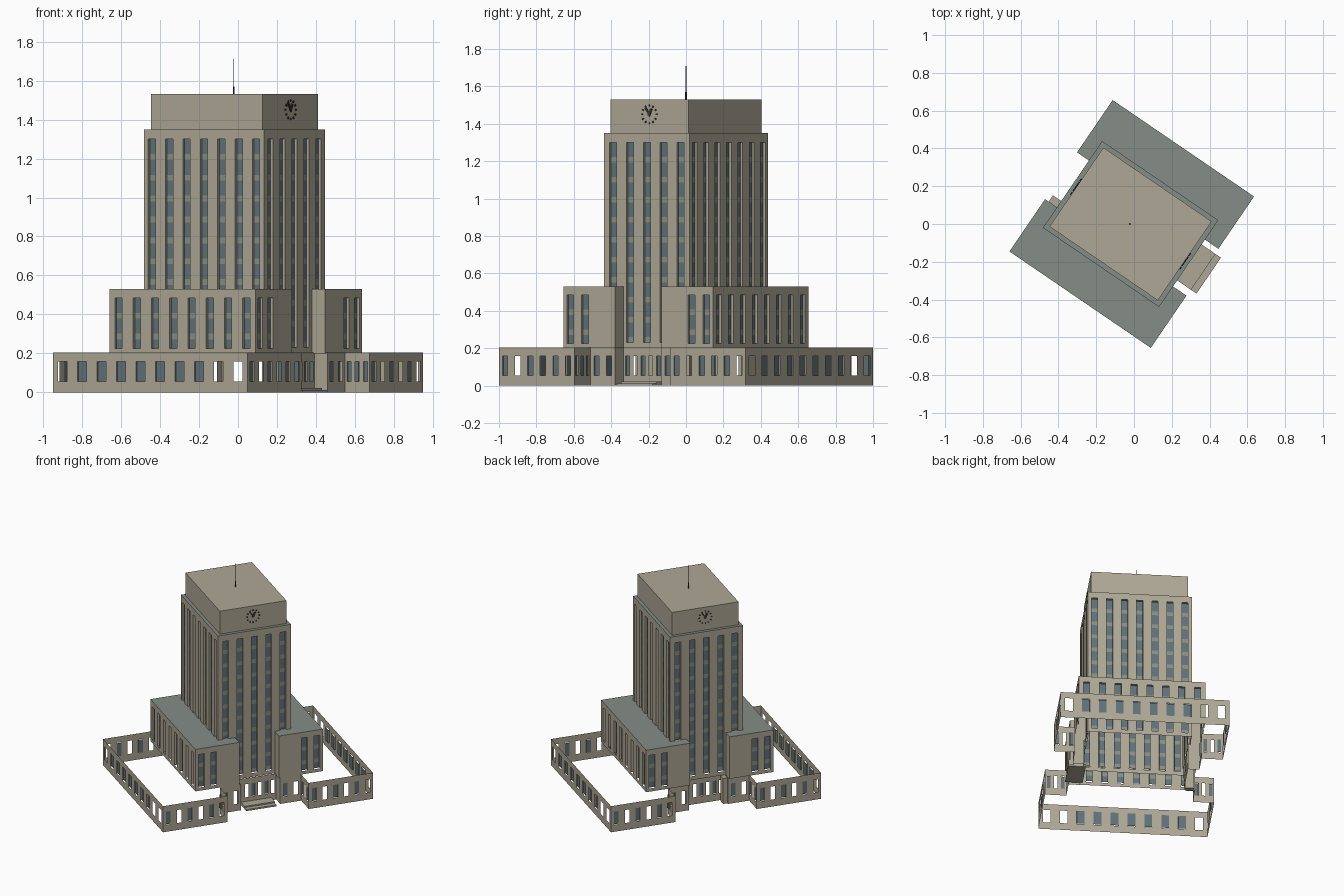
import bpy, bmesh, math
from mathutils import Vector, Matrix

cube = bpy.data.objects.get("Cube")
if cube:
    bpy.data.objects.remove(cube)

TURN = math.radians(-34.3)
STONE, ROOF, GLASS, SPANDREL, DARK = range(5)


def material(name, rgb):
    m = bpy.data.materials.new(name)
    m.use_nodes = True
    m.diffuse_color = (*rgb, 1)
    m.node_tree.nodes["Principled BSDF"].inputs["Base Color"].default_value = (*rgb, 1)
    return m


MATS = [material("tan stone", (0.42, 0.39, 0.30)),
        material("grey green roof", (0.235, 0.265, 0.24)),
        material("blue grey glass", (0.12, 0.165, 0.19)),
        material("spandrel grey", (0.25, 0.28, 0.24)),
        material("dark metal", (0.04, 0.04, 0.04))]


def finish(bm, name, x=0.0, y=0.0):
    """Turn a bmesh into a named object, set at the site angle."""
    mesh = bpy.data.meshes.new(name)
    bm.to_mesh(mesh)
    bm.free()
    for m in MATS:
        mesh.materials.append(m)
    ob = bpy.data.objects.new(name, mesh)
    ob.rotation_euler.z = TURN
    ob.location = (x, y, 0)
    bpy.context.collection.objects.link(ob)
    return ob


def face(bm, pts, mat=STONE):
    f = bm.faces.new([bm.verts.new(p) for p in pts])
    f.material_index = mat


def box(bm, lo, hi, mat=STONE):
    lo, hi = Vector(lo), Vector(hi)
    m = Matrix.Translation((lo + hi) / 2) @ Matrix.Diagonal((*(hi - lo), 1))
    verts = bmesh.ops.create_cube(bm, size=1, matrix=m)["verts"]
    for f in {f for v in verts for f in v.link_faces}:
        f.material_index = mat


def spread(length, count, edge):
    """Evenly spaced window centres along a wall."""
    if count < 2:
        return []
    return [edge + i * (length - 2 * edge) / (count - 1) for i in range(count)]


def storeys(z0, z1, pitch=0.107, bar=0.03):
    """Glass panes with a spandrel between floors."""
    out, top = [], z1
    while top - z0 > 0.01:
        low = max(z0, top - pitch + bar)
        out.append((low, top, GLASS))
        if low > z0:
            out.append((max(z0, low - bar), low, SPANDREL))
        top -= pitch
    return out


def wall(bm, a, b, z0, z1, centres=(), width=0.045, w0=0, w1=0, depth=0.015,
         bands=(), is_open=lambda i: False):
    """Thin wall from a to b with recessed window columns; outside is on the right."""
    a, b = Vector((*a, 0)), Vector((*b, 0))
    d = (b - a).normalized()
    inward = Vector((-d.y, d.x, 0)) * depth

    def quad(s, e, lo, hi, mat=STONE, i0=0, i1=0):
        p, q = a + d * s + inward * i0, a + d * e + inward * i1
        up = Vector((0, 0, 1))
        face(bm, [p + up * lo, q + up * lo, q + up * hi, p + up * hi], mat)

    at = 0
    for i, c in enumerate(centres):
        s, e = c - width / 2, c + width / 2
        quad(at, s, z0, z1)
        quad(s, e, z0, w0)
        quad(s, e, w1, z1)
        at = e
        if is_open(i):
            continue
        quad(s, s, w0, w1, STONE, 0, 1)
        quad(e, e, w0, w1, STONE, 1, 0)
        for lo, hi, mat in bands:
            quad(s, e, lo, hi, mat, 1, 1)
    quad(at, (b - a).length, z0, z1)


def rect(p, q0, q1, z):
    return [(-p, q0, z), (p, q0, z), (p, q1, z), (-p, q1, z)]


# Ground storey: one half of the outline, repeated by a half turn
bm = bmesh.new()
outline = [(.372, -.15), (.372, .15), (.453, .15), (.453, .31), (.605, .31), (.605, .799),
           (-.605, .799), (-.605, .31), (-.453, .31), (-.453, .15), (-.372, .15)]
counts = [6, 0, 2, 3, 6, 10, 6, 3, 2, 0]
for s in (1, -1):
    pts = [(s * p, s * q) for p, q in outline]
    for a, b, n in zip(pts, pts[1:], counts):
        length = (Vector(b) - Vector(a)).length
        long_side = n == 10
        centres = spread(length, n, 0.06 if long_side else length / max(2 * n, 1))
        wall(bm, a, b, 0, 0.205, centres,
             0.055 if long_side else min(0.035, 0.3 * length / max(n, 1) + 0.01),
             0.055, 0.158, 0.008, [(0.055, 0.158, GLASS)],
             (lambda i: i in (0, 8, 9)) if long_side else (lambda i: i % 2 == 1))
finish(bm, "ground_storey_walls")

# Side wings with flat roofs
for s, name in ((1, "back_wing"), (-1, "front_wing")):
    bm = bmesh.new()
    P, Q0, Q1 = 0.453, 0.15, 0.485
    pts = [(s * p, s * q) for p, q in
           [(.372, Q0), (P, Q0), (P, Q1), (-P, Q1), (-P, Q0), (-.372, Q0)]]
    columns = [[], [0.195, 0.29], spread(2 * P, 8, 0.056), [0.045, 0.14], []]
    for a, b, c in zip(pts, pts[1:], columns):
        wall(bm, a, b, 0.2, 0.53, c, 0.045, 0.225, 0.485, 0.015, storeys(0.225, 0.485))
    face(bm, rect(P, min(s * Q0, s * Q1), max(s * Q0, s * Q1), 0.53), ROOF)
    finish(bm, name, -0.012)

# Tower shaft with tall window columns
OX = -0.018
bm = bmesh.new()
P, Q = 0.372, 0.278
pts = [(P, -Q), (P, Q), (-P, Q), (-P, -Q), (P, -Q)]
for i, (a, b) in enumerate(zip(pts, pts[1:])):
    c = spread(2 * Q, 5, 0.06) if i % 2 == 0 else spread(2 * P, 7, 0.048)
    wall(bm, a, b, 0.2, 1.35, c, 0.045, 0.23, 1.3, 0.015, storeys(0.23, 1.3))
face(bm, rect(P, -Q, Q, 1.35), ROOF)
finish(bm, "tower_shaft", OX)

# Crown block
bm = bmesh.new()
CP, CQ = P - 0.025, Q - 0.025
box(bm, (-CP, -CQ, 1.35), (CP, CQ, 1.53))
finish(bm, "tower_crown", OX)

# Clock on each end of the crown: hour marks and two hands
for s, name in ((1, "entrance_clock"), (-1, "rear_clock")):
    bm = bmesh.new()

    def bar(angle, r0, r1, width):
        m = (Matrix.Rotation(math.pi * (s < 0), 4, "Z") @ Matrix.Translation((CP + 0.003, 0, 1.45))
             @ Matrix.Rotation(angle, 4, "X") @ Matrix.Translation((0, 0, (r0 + r1) / 2))
             @ Matrix.Diagonal((0.006, width, r1 - r0, 1)))
        bmesh.ops.create_cube(bm, size=1, matrix=m)

    for h in range(12):
        bar(h * math.tau / 12, 0.042, 0.052, 0.007)
    bar(math.radians(35), -0.008, 0.045, 0.011)
    bar(math.radians(-25), -0.008, 0.033, 0.013)
    for f in bm.faces:
        f.material_index = DARK
    finish(bm, name, OX)

# Roof mast
bm = bmesh.new()
for r, z0, z1 in ((0.005, 1.53, 1.57), (0.002, 1.57, 1.71)):
    bmesh.ops.create_cone(bm, segments=8, radius1=r, radius2=r, depth=z1 - z0, cap_ends=True,
                          matrix=Matrix.Translation((0, 0, (z0 + z1) / 2)))
for f in bm.faces:
    f.material_index = DARK
finish(bm, "roof_mast", -0.022)

# Entrance steps and the small rear porch
bm = bmesh.new()
box(bm, (.36, -.115, 0), (.485, .115, .012))
box(bm, (.36, -.115, .012), (.45, .115, .022))
finish(bm, "entrance_steps", -0.005)
bm = bmesh.new()
box(bm, (-.43, -.15, 0), (-.372, -.11, .2))
finish(bm, "rear_porch", -0.012)
